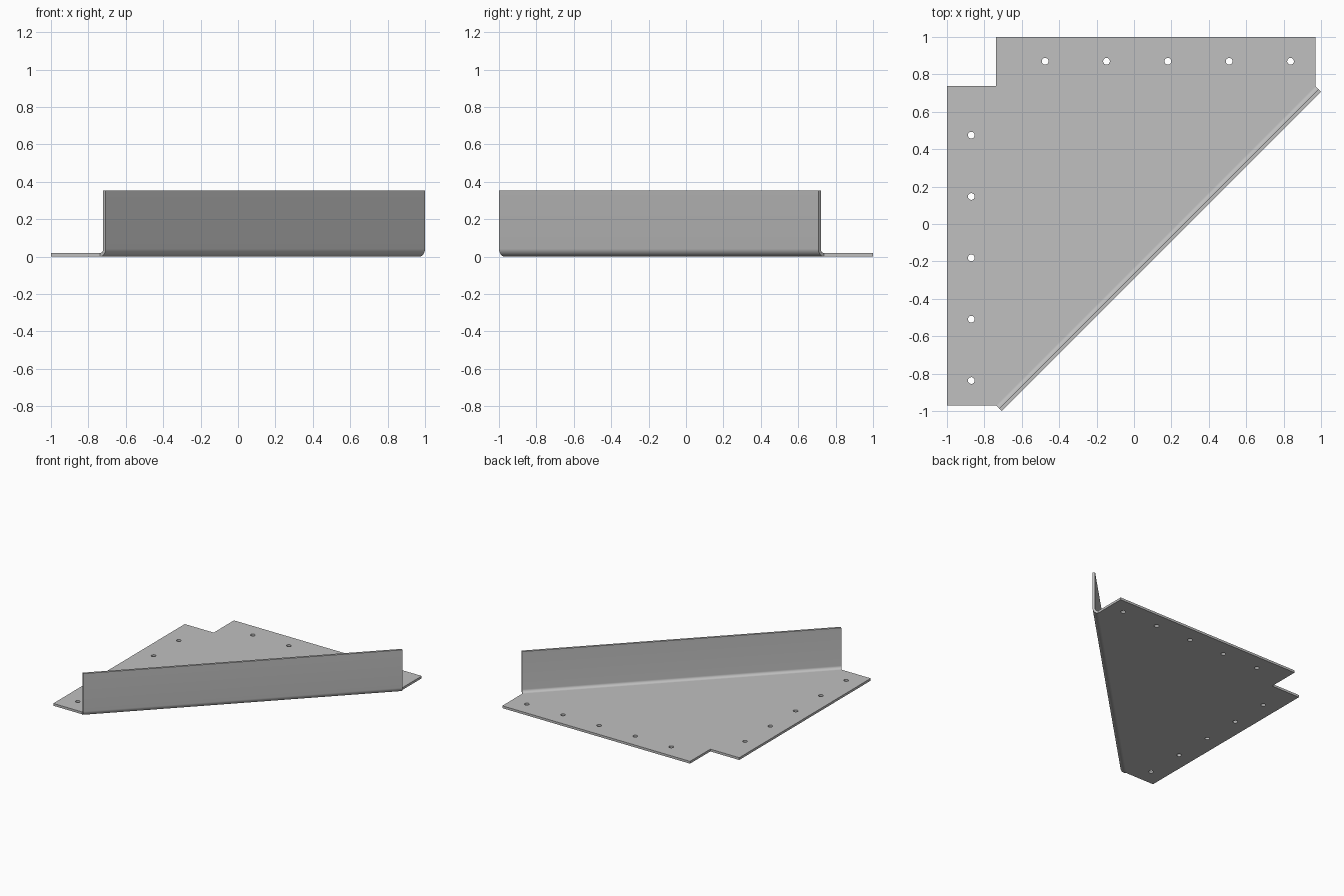
import bpy, bmesh, math
from mathutils import Vector

cube = bpy.data.objects.get("Cube")
if cube:
    bpy.data.objects.remove(cube, do_unlink=True)

T = 0.019          # sheet thickness
R = 0.042          # outer bend radius
H = 0.353          # flange height
EDGE, NOTCH = 0.97, 0.737

steel = bpy.data.materials.new("plain_grey_steel")
steel.use_nodes = True
grey = (0.53, 0.53, 0.53, 1)
steel.diffuse_color = grey
steel.node_tree.nodes["Principled BSDF"].inputs["Base Color"].default_value = grey


def prism(name, outline, offset):
    """Extrude a closed outline of 3D points along an offset."""
    bm = bmesh.new()
    face = bm.faces.new([bm.verts.new(p) for p in outline])
    ext = bmesh.ops.extrude_face_region(bm, geom=[face])
    moved = [v for v in ext["geom"] if isinstance(v, bmesh.types.BMVert)]
    bmesh.ops.translate(bm, verts=moved, vec=offset)
    bmesh.ops.recalc_face_normals(bm, faces=bm.faces)
    mesh = bpy.data.meshes.new(name)
    bm.to_mesh(mesh)
    bm.free()
    mesh.materials.append(steel)
    obj = bpy.data.objects.new(name, mesh)
    bpy.context.collection.objects.link(obj)
    return obj


def activate(obj):
    bpy.ops.object.select_all(action='DESELECT')
    obj.select_set(True)
    bpy.context.view_layer.objects.active = obj


# Flat gusset plate with a notched corner
outline = [(-1, NOTCH), (-NOTCH, NOTCH), (-NOTCH, 1), (EDGE, 1),
           (EDGE, NOTCH), (-NOTCH, -EDGE), (-1, -EDGE)]
plate = prism("gusset_plate", [Vector((x, y, 0)) for x, y in outline], Vector((0, 0, T)))

# Two mirrored rows of fixing holes
bm = bmesh.new()
for i in range(5):
    along = -0.475 + 0.328 * i
    for x, y in ((along, 0.87), (-0.87, -along)):
        ring = bmesh.ops.create_cone(bm, cap_ends=True, segments=24, radius1=0.018,
                                     radius2=0.018, depth=0.2)
        bmesh.ops.translate(bm, verts=ring["verts"], vec=(x, y, 0))
mesh = bpy.data.meshes.new("hole_cutter")
bm.to_mesh(mesh)
bm.free()
mesh.materials.append(steel)
cutter = bpy.data.objects.new("hole_cutter", mesh)
cutter.hide_render = True
bpy.context.collection.objects.link(cutter)
cut = plate.modifiers.new("holes", 'BOOLEAN')
cut.operation = 'DIFFERENCE'
cut.solver = 'EXACT'
cut.object = cutter
activate(plate)
bpy.ops.object.modifier_apply(modifier=cut.name)
bpy.data.objects.remove(cutter, do_unlink=True)

# Upright flange with a rounded bend, swept along the diagonal edge
start = Vector((-NOTCH, -EDGE, 0))
end = Vector((EDGE, NOTCH, 0))
out = Vector((1, -1, 0)).normalized()


def arc(radius, steps=10):
    angles = [math.pi / 2 * i / steps for i in range(steps + 1)]
    return [(radius * math.sin(a), R - radius * math.cos(a)) for a in angles]


profile = arc(R) + [(R, H), (R - T, H)] + arc(R - T)[::-1]
flange = prism("bent_flange", [start + out * d + Vector((0, 0, z)) for d, z in profile],
               end - start)

for obj in (plate, flange):
    activate(obj)
    bpy.ops.object.shade_smooth_by_angle(angle=math.radians(30))
